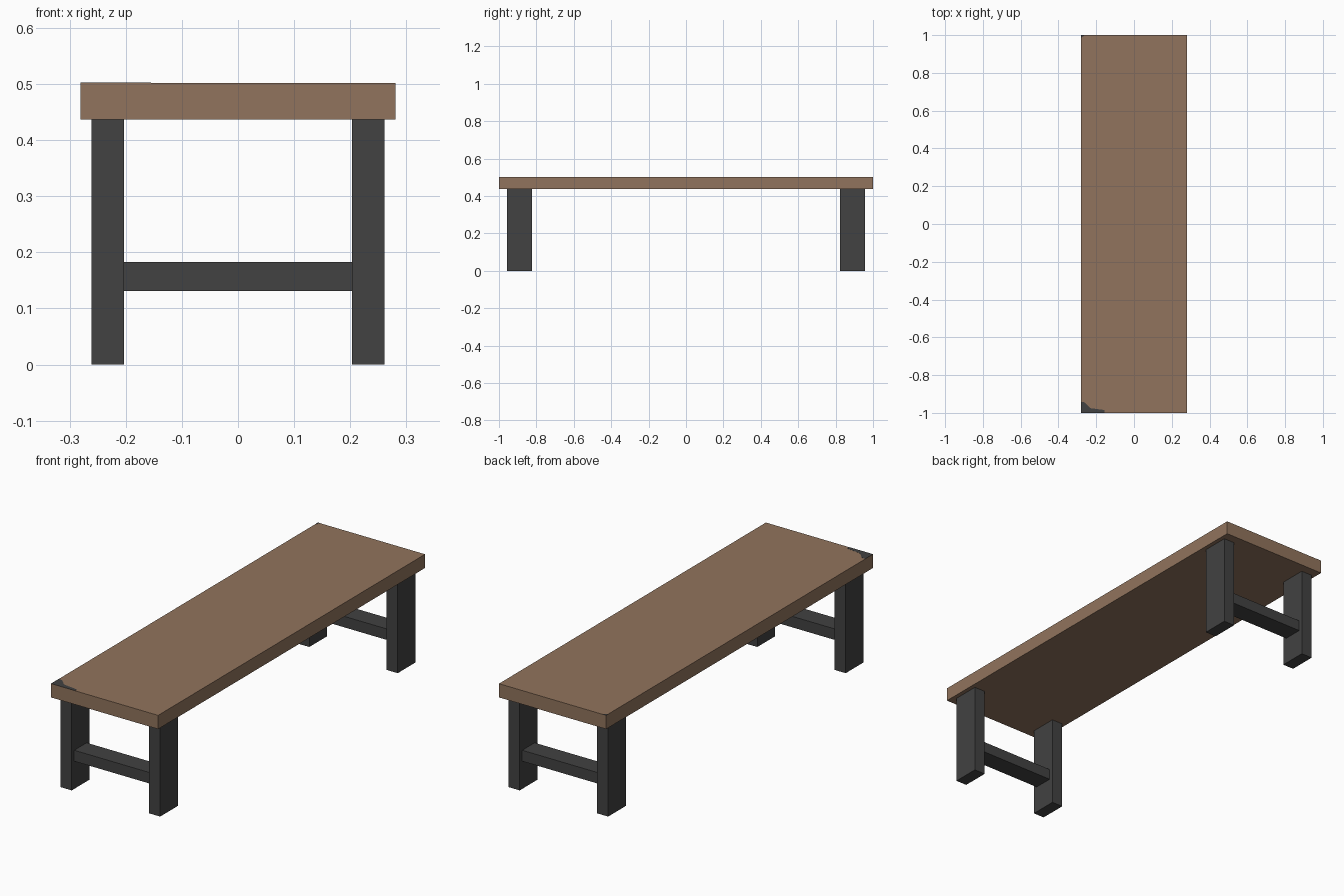
import bpy, bmesh

if "Cube" in bpy.data.objects:
    bpy.data.objects.remove(bpy.data.objects["Cube"])


def material(name, colour):
    m = bpy.data.materials.new(name)
    m.diffuse_color = (*colour, 1)
    m.use_nodes = True
    m.node_tree.nodes["Principled BSDF"].inputs["Base Color"].default_value = m.diffuse_color
    return m


wood = material("brown wood", (0.283, 0.174, 0.109))
dark = material("dark grey", (0.054, 0.054, 0.054))


def add_object(name, bm, mat):
    mesh = bpy.data.meshes.new(name)
    bmesh.ops.recalc_face_normals(bm, faces=bm.faces)
    bm.to_mesh(mesh)
    bm.free()
    mesh.materials.append(mat)
    obj = bpy.data.objects.new(name, mesh)
    bpy.context.collection.objects.link(obj)


def box(name, lo, hi, mat):
    bm = bmesh.new()
    bmesh.ops.create_cube(bm, size=1)
    for v in bm.verts:
        v.co = [a if c < 0 else b for c, a, b in zip(v.co, lo, hi)]
    add_object(name, bm, mat)


def patch(name, outline, z):
    # thin plate for a dark corner mark
    bm = bmesh.new()
    face = bm.faces.new([bm.verts.new((x, y, z)) for x, y in outline])
    ext = bmesh.ops.extrude_face_region(bm, geom=[face])["geom"]
    for v in ext:
        if isinstance(v, bmesh.types.BMVert):
            v.co.z += 0.001
    add_object(name, bm, dark)


# Bench top
box("bench_top", (-0.281, -1, 0.437), (0.281, 1, 0.502), wood)

# Legs and stretchers at each end
for end, s in (("front", -1), ("back", 1)):
    y0, y1 = sorted((s * 0.956, s * 0.824))
    box(end + "_left_leg", (-0.261, y0, 0), (-0.203, y1, 0.437), dark)
    box(end + "_right_leg", (0.203, y0, 0), (0.261, y1, 0.437), dark)
    y0, y1 = sorted((s * 0.937, s * 0.844))
    box(end + "_stretcher", (-0.203, y0, 0.131), (0.203, y1, 0.183), dark)

# Dark worn corners
patch("front_corner_mark", [(-0.281, -1), (-0.155, -1), (-0.155, -0.985),
                            (-0.23, -0.975), (-0.26, -0.945), (-0.281, -0.94)], 0.5015)
patch("back_corner_mark", [(-0.281, 1), (-0.281, 0.985), (-0.26, 1)], 0.5015)
